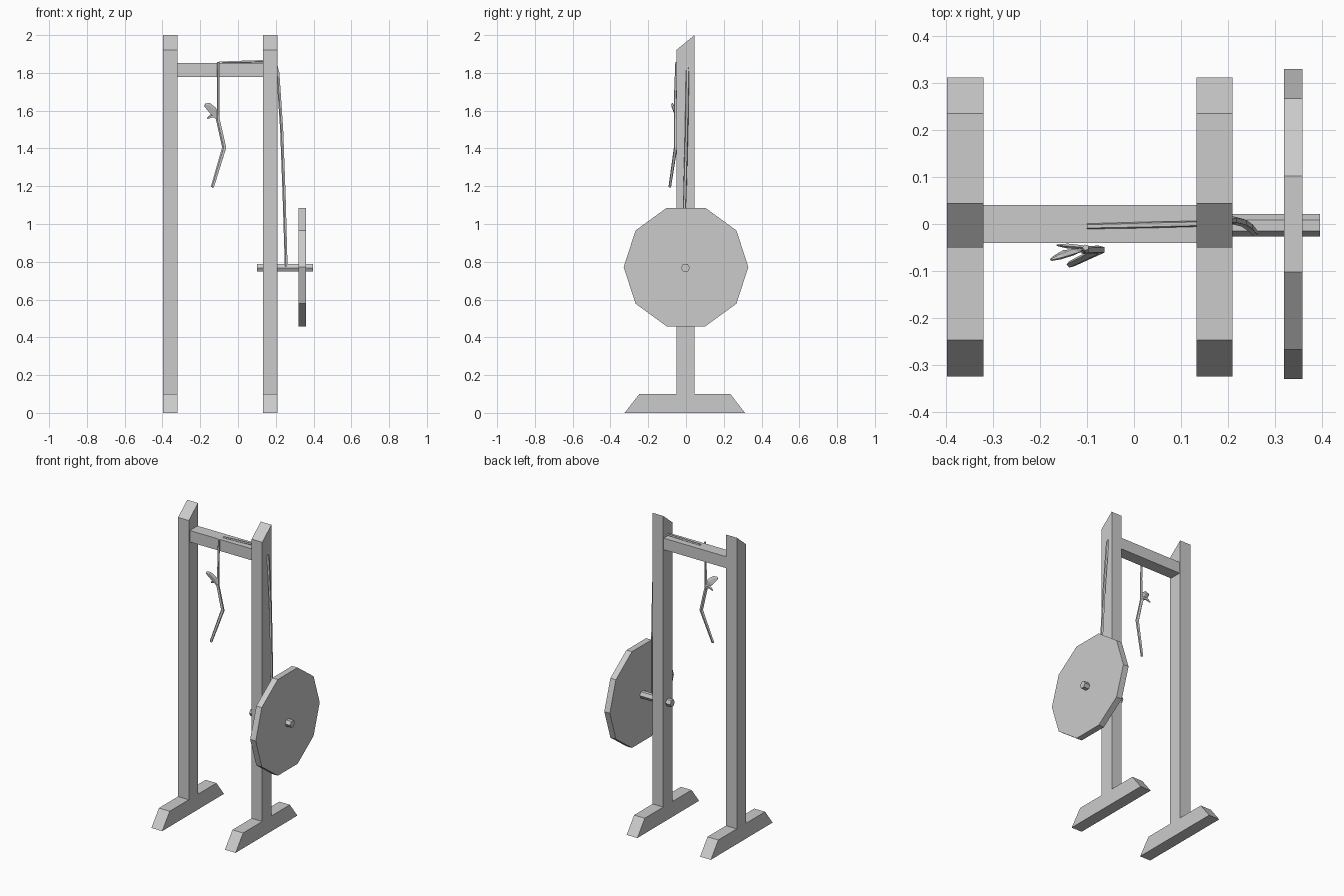
import bpy, bmesh, math
from mathutils import Vector

if "Cube" in bpy.data.objects:
    bpy.data.objects.remove(bpy.data.objects["Cube"])

grey = bpy.data.materials.new("plain grey")
grey.diffuse_color = (0.6, 0.6, 0.6, 1)
grey.use_nodes = True
grey.node_tree.nodes["Principled BSDF"].inputs["Base Color"].default_value = grey.diffuse_color


def finish(name, bm):
    bmesh.ops.recalc_face_normals(bm, faces=bm.faces)
    me = bpy.data.meshes.new(name)
    bm.to_mesh(me)
    bm.free()
    me.materials.append(grey)
    ob = bpy.data.objects.new(name, me)
    bpy.context.collection.objects.link(ob)
    return ob


def extrude_x(name, profile, x0, x1):
    """Extrude a (y, z) outline from x0 to x1."""
    bm = bmesh.new()
    f = bm.faces.new([bm.verts.new((x0, y, z)) for y, z in profile])
    r = bmesh.ops.extrude_face_region(bm, geom=[f])
    vs = [v for v in r["geom"] if isinstance(v, bmesh.types.BMVert)]
    bmesh.ops.translate(bm, verts=vs, vec=(x1 - x0, 0, 0))
    return finish(name, bm)


def disc(r, n, cy, cz):
    return [(cy + r * math.cos(i * math.tau / n), cz + r * math.sin(i * math.tau / n)) for i in range(n)]


def strand(name, pts, radii, sides=5, flat=1.0):
    """Low-poly tube through pts, flattened across its depth."""
    bm = bmesh.new()
    pts = [Vector(p) for p in pts]
    rings = []
    for i, p in enumerate(pts):
        t = (pts[min(i + 1, len(pts) - 1)] - pts[max(i - 1, 0)]).normalized()
        a = Vector((0, 1, 0)).cross(t).normalized()
        b = t.cross(a)
        rings.append([bm.verts.new(p + radii[i] * (a * math.cos(k * math.tau / sides)
                      + b * flat * math.sin(k * math.tau / sides))) for k in range(sides)])
    for r0, r1 in zip(rings, rings[1:]):
        for k in range(sides):
            j = (k + 1) % sides
            bm.faces.new((r0[k], r0[j], r1[j], r1[k]))
    bm.faces.new(rings[0])
    bm.faces.new(rings[-1])
    return finish(name, bm)


# posts with slanted tops, and their feet, as one outline each
side = [(-0.325, 0), (0.312, 0), (0.235, 0.1), (0.045, 0.1), (0.045, 2.0),
        (-0.05, 1.922), (-0.05, 0.1), (-0.247, 0.1)]
extrude_x("left_post", side, -0.398, -0.32)
extrude_x("right_post", side, 0.133, 0.21)

# crossbar
extrude_x("crossbar", [(-0.04, 1.778), (0.04, 1.778), (0.04, 1.853), (-0.04, 1.853)], -0.32, 0.133)

# winding wheel and axle
extrude_x("wheel", disc(0.33, 10, 0, 0.772), 0.319, 0.359)
extrude_x("axle", disc(0.024, 6, -0.003, 0.768), 0.1, 0.396)

# rope over the bar, then down to the axle
strand("top_rope", [(-0.1, -0.005, 1.855), (0.03, -0.002, 1.859), (0.2, 0.002, 1.865)],
       [0.006, 0.007, 0.006])
strand("winding_rope", [(0.198, 0.006, 1.868), (0.212, 0.008, 1.8), (0.232, 0.003, 1.5),
                        (0.245, -0.006, 1.15), (0.256, -0.018, 0.77)],
       [0.004, 0.009, 0.009, 0.009, 0.008])

# hanging rope with its loose end and frayed knot
strand("hanging_rope", [(-0.103, -0.05, 1.857), (-0.103, -0.056, 1.7), (-0.105, -0.056, 1.54)],
       [0.007, 0.007, 0.009])
strand("loose_end", [(-0.107, -0.056, 1.56), (-0.072, -0.055, 1.405), (-0.135, -0.086, 1.195)],
       [0.011, 0.012, 0.009], flat=0.8)
strand("knot_tail", [(-0.104, -0.052, 1.55), (-0.135, -0.06, 1.6), (-0.16, -0.07, 1.625), (-0.176, -0.076, 1.63)],
       [0.008, 0.024, 0.019, 0.009], flat=0.3)
strand("knot_fray", [(-0.105, -0.05, 1.572), (-0.14, -0.047, 1.572), (-0.163, -0.045, 1.558)],
       [0.009, 0.011, 0.004], flat=0.5)
